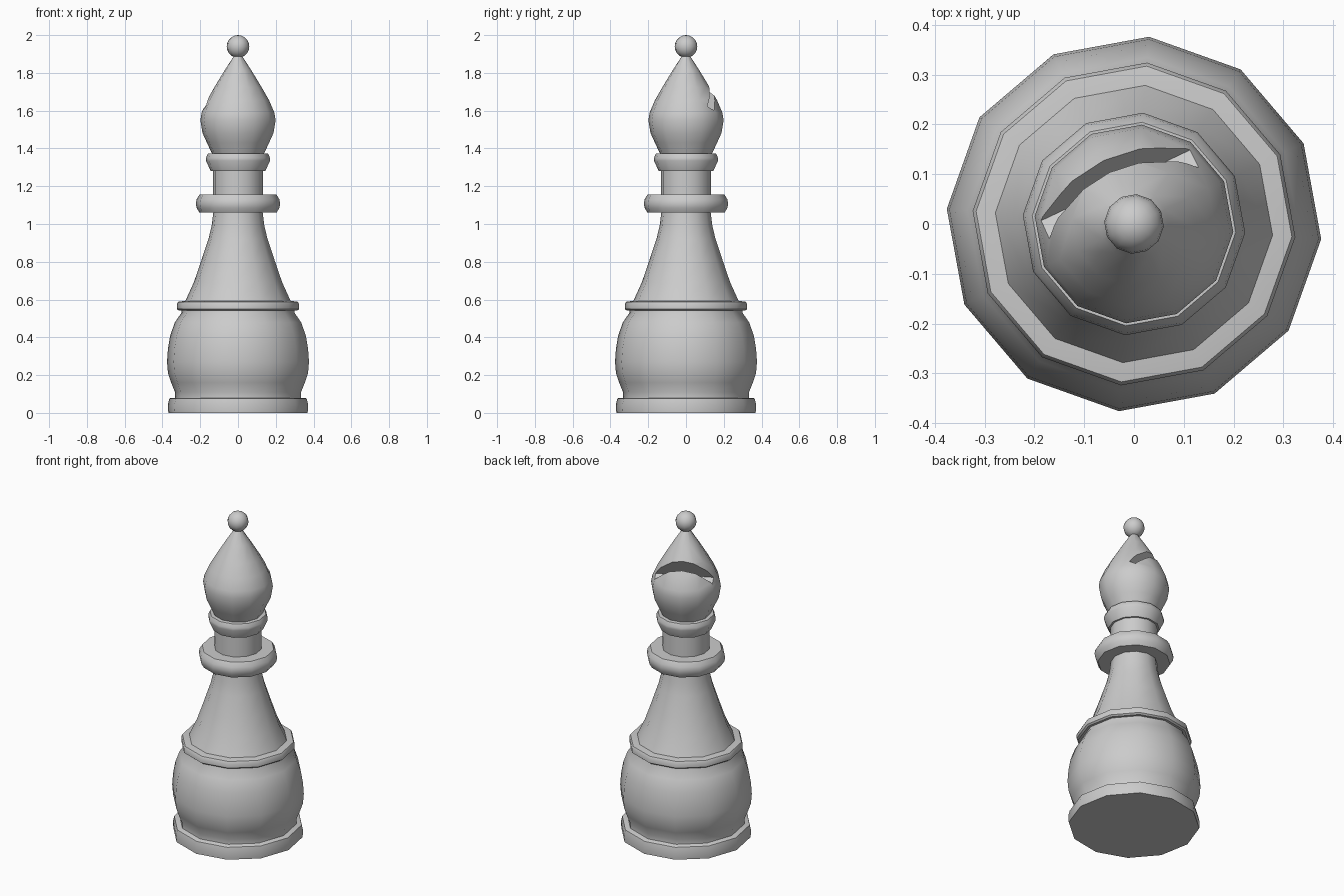
import bpy, bmesh
from math import radians, cos, sin, pi
from mathutils import Matrix, Vector

if "Cube" in bpy.data.objects:
    bpy.data.objects.remove(bpy.data.objects["Cube"], do_unlink=True)

SIDES = 12
TURN = radians(-4.6)

grey = bpy.data.materials.new("plain_grey")
grey.use_nodes = True
grey.diffuse_color = (0.6, 0.6, 0.6, 1)
grey.node_tree.nodes["Principled BSDF"].inputs["Base Color"].default_value = (0.6, 0.6, 0.6, 1)


def finish(name, bm, smooth=True):
    bmesh.ops.recalc_face_normals(bm, faces=bm.faces)
    for f in bm.faces:
        f.smooth = smooth
    mesh = bpy.data.meshes.new(name)
    bm.to_mesh(mesh)
    bm.free()
    mesh.materials.append(grey)
    if smooth:
        mesh.set_sharp_from_angle(angle=radians(38))
    obj = bpy.data.objects.new(name, mesh)
    bpy.context.collection.objects.link(obj)
    return obj


def turned(name, profile):
    """Closed twelve-sided turned part from (radius, height) points."""
    bm = bmesh.new()
    rings = []
    for r, z in profile:
        angles = [TURN + 2 * pi * i / SIDES for i in range(SIDES)]
        rings.append([bm.verts.new((r * cos(a), r * sin(a), z)) for a in angles])
    for low, high in zip(rings, rings[1:]):
        for i in range(SIDES):
            j = (i + 1) % SIDES
            bm.faces.new((low[i], low[j], high[j], high[i]))
    bm.faces.new(rings[0][::-1])
    bm.faces.new(rings[-1])
    return finish(name, bm)


# Foot, belly and the collar above it
turned("foot", [(.37, 0), (.373, .04), (.365, .075), (.355, .08)])
turned("belly", [(.335, .08), (.335, .11), (.355, .16), (.372, .21), (.377, .27),
                 (.372, .34), (.36, .41), (.335, .48), (.3, .53), (.3, .55)])
turned("belly_collar", [(.315, .542), (.325, .55), (.325, .575), (.318, .588), (.27, .595)])

# Tapered stem, ring and neck
turned("stem", [(.28, .592), (.235, .69), (.197, .8), (.157, .92), (.14, .99), (.13, 1.07)])
turned("stem_ring", [(.13, 1.06), (.205, 1.06), (.22, 1.085), (.224, 1.108),
                     (.22, 1.13), (.205, 1.155), (.13, 1.155)])
turned("neck", [(.134, 1.15), (.134, 1.29)])
turned("neck_collar", [(.134, 1.28), (.145, 1.28), (.17, 1.335), (.17, 1.35),
                       (.16, 1.372), (.13, 1.375)])

# Pointed head
head = turned("head", [(.137, 1.37), (.165, 1.43), (.188, 1.48), (.2, 1.55), (.193, 1.59),
                       (.165, 1.655), (.125, 1.725), (.07, 1.815), (.015, 1.9)])

# Slanted slot cut into the head, centred on one of its corners
side = Vector((cos(radians(115.4)), sin(radians(115.4)), 0))
slant = radians(60)
depth_axis = side * cos(slant) + Vector((0, 0, sin(slant)))
width_axis = Vector((side.y, -side.x, 0))
thick_axis = depth_axis.cross(width_axis)
floor = side * .066 + Vector((0, 0, 1.612))
axes = Matrix((width_axis, thick_axis, depth_axis)).transposed().to_4x4()
bm = bmesh.new()
bmesh.ops.create_cube(bm, size=1, matrix=Matrix.Translation(floor + depth_axis * .2)
                      @ axes @ Matrix.Diagonal((.7, .046, .4, 1)))
cutter = finish("slot_cutter", bm, smooth=False)
cutter.hide_render = True
cutter.display_type = 'WIRE'
cut = head.modifiers.new("slot", 'BOOLEAN')
cut.operation = 'DIFFERENCE'
cut.solver = 'EXACT'
cut.object = cutter
cutter.hide_set(True)

# Ball on the tip
bm = bmesh.new()
bmesh.ops.create_uvsphere(bm, u_segments=SIDES, v_segments=10, radius=.06,
                          matrix=Matrix.Translation((0, 0, 1.94)) @ Matrix.Rotation(TURN, 4, 'Z'))
finish("tip_ball", bm)
